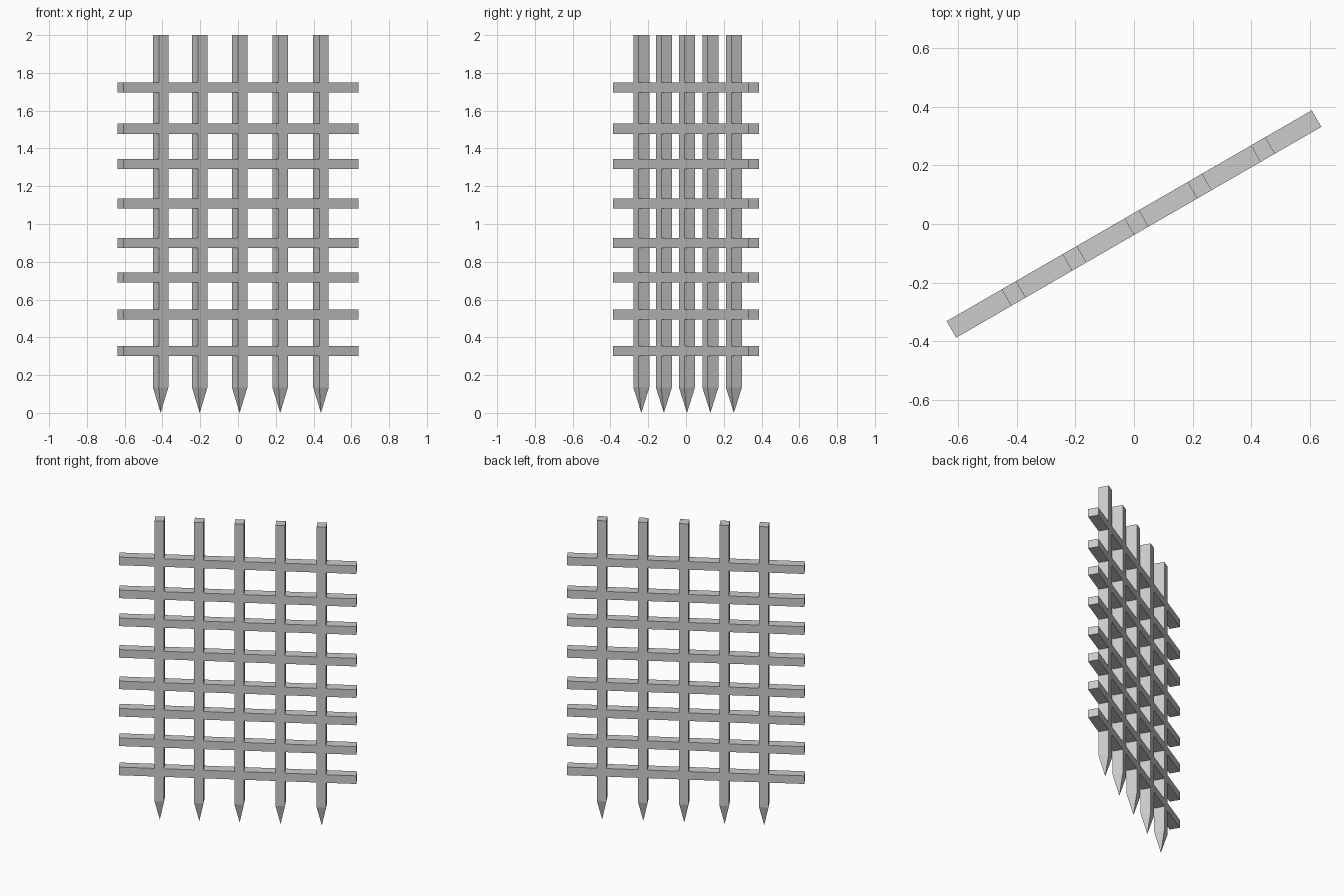
import bpy, bmesh, math
from mathutils import Matrix

if "Cube" in bpy.data.objects:
    bpy.data.objects.remove(bpy.data.objects["Cube"])

ROT = Matrix.Rotation(math.radians(30), 4, 'Z')   # gate stands turned 30 degrees
DEPTH = 0.065
BAR_W, RAIL_H, RAIL_LEN = 0.057, 0.054, 1.436
SHOULDER = 0.135                                  # height where the spikes begin


def add_box(bm, size, centre):
    m = Matrix.Translation(centre) @ Matrix.Diagonal((*size, 1))
    return bmesh.ops.create_cube(bm, size=1, matrix=m)["verts"]


def finish(bm, name):
    bmesh.ops.recalc_face_normals(bm, faces=bm.faces)
    mesh = bpy.data.meshes.new(name)
    bm.to_mesh(mesh)
    bm.free()
    obj = bpy.data.objects.new(name, mesh)
    obj.matrix_world = ROT
    bpy.context.collection.objects.link(obj)


# Upright bars, each with its bottom face poked down into a pointed spike
for i, x in enumerate((-0.473, -0.234, 0.010, 0.258, 0.507), 1):
    bm = bmesh.new()
    add_box(bm, (BAR_W, DEPTH, 2 - SHOULDER), (x, 0, (2 + SHOULDER) / 2))
    bm.normal_update()
    bottom = min(bm.faces, key=lambda f: f.calc_center_median().z)
    tip = bmesh.ops.poke(bm, faces=[bottom])["verts"][0]
    tip.co.z = 0
    finish(bm, f"spiked_bar_{i}")

# Horizontal rails, flush with the bars
for i, z in enumerate((0.327, 0.521, 0.717, 0.899, 1.108, 1.318, 1.504, 1.723), 1):
    bm = bmesh.new()
    add_box(bm, (RAIL_LEN, DEPTH, RAIL_H), (0, 0, z))
    finish(bm, f"cross_rail_{i}")
